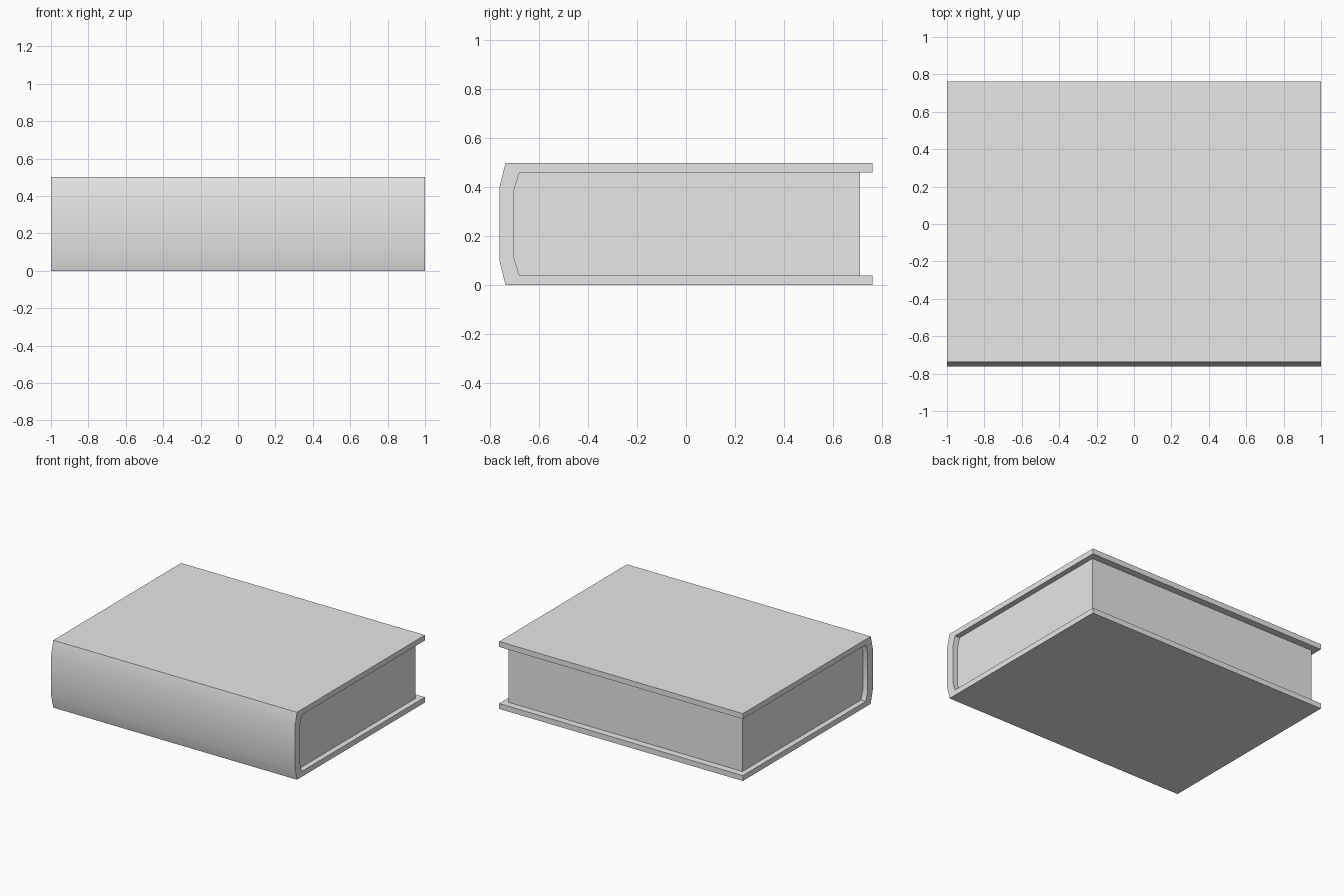
import bpy
import bmesh
import math

cube = bpy.data.objects.get("Cube")
if cube:
    bpy.data.objects.remove(cube, do_unlink=True)

grey = bpy.data.materials.new("plain grey")
grey.use_nodes = True
colour = (0.8, 0.8, 0.8, 1)
grey.diffuse_color = colour
grey.node_tree.nodes["Principled BSDF"].inputs["Base Color"].default_value = colour

HEIGHT = 0.5
BOARD = 0.04      # thickness of the boards, also the page inset at the ends
BACK = 0.762      # free edge of the boards
PAGE_BACK = 0.71  # fore edge of the pages


def mirrored(half):
    """Complete a lower half profile with its upper mirror image."""
    return half + [(y, HEIGHT - z) for y, z in reversed(half)]


def extrude_profile(name, profile, half_width):
    """Extrude a (y, z) profile along x and shade its curved side smooth."""
    bm = bmesh.new()
    end = bm.faces.new([bm.verts.new((-half_width, y, z)) for y, z in profile])
    side = bmesh.ops.extrude_face_region(bm, geom=[end], use_keep_orig=True)
    verts = [g for g in side["geom"] if isinstance(g, bmesh.types.BMVert)]
    bmesh.ops.translate(bm, verts=verts, vec=(2 * half_width, 0, 0))
    bmesh.ops.recalc_face_normals(bm, faces=bm.faces)
    mesh = bpy.data.meshes.new(name)
    bm.to_mesh(mesh)
    bm.free()
    mesh.materials.append(grey)
    obj = bpy.data.objects.new(name, mesh)
    bpy.context.collection.objects.link(obj)
    bpy.ops.object.select_all(action="DESELECT")
    obj.select_set(True)
    bpy.context.view_layer.objects.active = obj
    bpy.ops.object.shade_smooth_by_angle(angle=math.radians(30))
    return obj


# Hollow of the cover, which the pages fill
inner = [(-0.68, BOARD), (-0.702, 0.11)]

# Cover: two boards joined by a rounded spine
outer = mirrored([(BACK, 0), (-0.737, 0), (-BACK, 0.1)])
hollow = mirrored([(BACK, BOARD)] + inner)
extrude_profile("cover", outer + hollow[::-1], 1)

# Page block, set back from the board edges
extrude_profile("pages", mirrored([(PAGE_BACK, BOARD)] + inner), 1 - BOARD)
